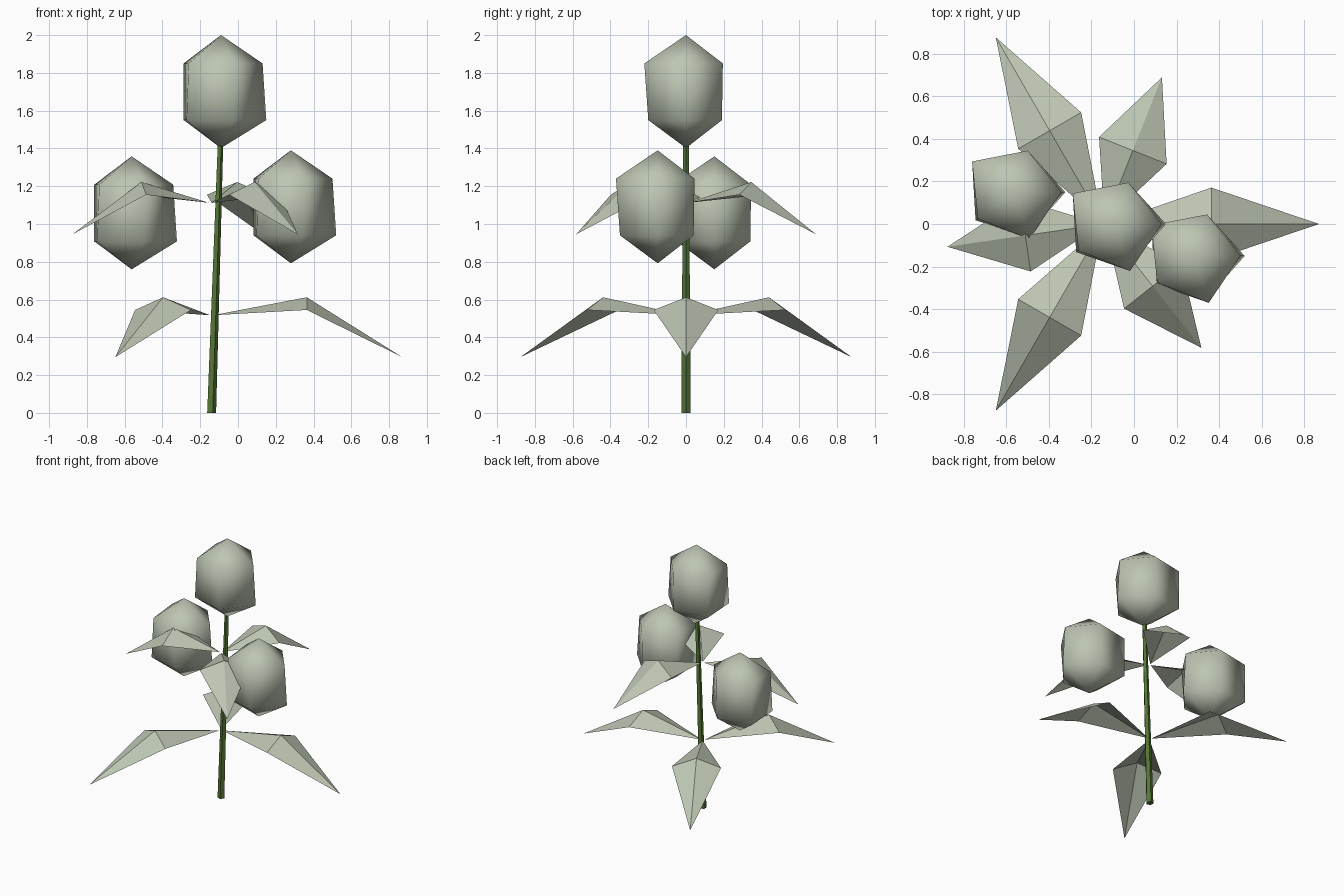
import bpy
import math
from mathutils import Vector

if "Cube" in bpy.data.objects:
    bpy.data.objects.remove(bpy.data.objects["Cube"])


def material(name, colour):
    m = bpy.data.materials.new(name)
    m.diffuse_color = (*colour, 1.0)
    m.use_nodes = True
    m.node_tree.nodes["Principled BSDF"].inputs["Base Color"].default_value = m.diffuse_color
    return m


SAGE = material("pale sage", (0.51, 0.56, 0.45))
GREEN = material("stem green", (0.09, 0.18, 0.035))


def make_object(name, verts, faces, mat, smooth=False):
    mesh = bpy.data.meshes.new(name)
    mesh.from_pydata(verts, [], faces)
    mesh.materials.append(mat)
    for p in mesh.polygons:
        p.use_smooth = smooth
    mesh.update()
    obj = bpy.data.objects.new(name, mesh)
    bpy.context.collection.objects.link(obj)
    return obj


def lathe(name, rings, mat, ends=None, smooth=False):
    """Skin five-sided rings (centre, five radii); close with points or flat caps."""
    n = 5
    verts, faces = [], []
    for centre, radii in rings:
        for i, r in enumerate(radii):
            a = math.tau * i / n
            verts.append(Vector(centre) + Vector((r * math.cos(a), r * math.sin(a), 0)))
    for k in range(len(rings) - 1):
        for i in range(n):
            j = (i + 1) % n
            faces.append((k * n + i, k * n + j, (k + 1) * n + j, (k + 1) * n + i))
    last = (len(rings) - 1) * n
    if ends:
        b, t = len(verts), len(verts) + 1
        verts += [Vector(e) for e in ends]
        for i in range(n):
            j = (i + 1) % n
            faces += [(b, j, i), (t, last + i, last + j)]
    else:
        faces += [tuple(reversed(range(n))), tuple(range(last, last + n))]
    return make_object(name, verts, faces, mat, smooth)


# Leaning, tapered stem
lathe("stem", [((-0.142, 0, 0), [0.026] * 5),
               ((-0.094, 0, 1.43), [0.016] * 5)], GREEN)

# Three buds: slightly irregular five-sided capsules with pointed ends
LOWER = [0.24, 0.2, 0.245, 0.225, 0.21]
UPPER = [0.22, 0.205, 0.245, 0.212, 0.232]
for name, (x, y, z) in {"top_bud": (-0.09, 0, 1.70),
                        "left_bud": (-0.563, 0.15, 1.058),
                        "right_bud": (0.28, -0.15, 1.09)}.items():
    lathe(name, [((x, y, z - 0.15), LOWER), ((x, y, z + 0.15), UPPER)], SAGE,
          ends=[(x, y, z - 0.298), (x, y, z + 0.3)], smooth=True)


def leaf(name, angle, base_z, length, mid, ridge, side, tip):
    """Folded diamond leaf: base, raised ridge, two drooping sides and a tip."""
    out = Vector((math.cos(angle), math.sin(angle), 0))
    across = Vector((-out.y, out.x, 0))
    root = Vector((-0.143, 0, base_z))
    up = Vector((0, 0, 1))
    verts = [root + out * 0.01,
             root + out * mid + up * ridge,
             root + out * mid + across * 0.171 + up * side,
             root + out * mid - across * 0.171 + up * side,
             root + out * length + up * tip]
    make_object(name, verts, [(0, 1, 2), (0, 3, 1), (1, 4, 2), (1, 3, 4)], SAGE)


# Two whorls of three leaves
for i in range(3):
    turn = math.radians(120 * i)
    leaf(f"lower_leaf_{i + 1}", turn, 0.517, 1.013, 0.507, 0.095, 0.028, -0.222)
    leaf(f"upper_leaf_{i + 1}", turn + math.radians(68.3), 1.112,
         0.742, 0.372, 0.11, 0.043, -0.167)
